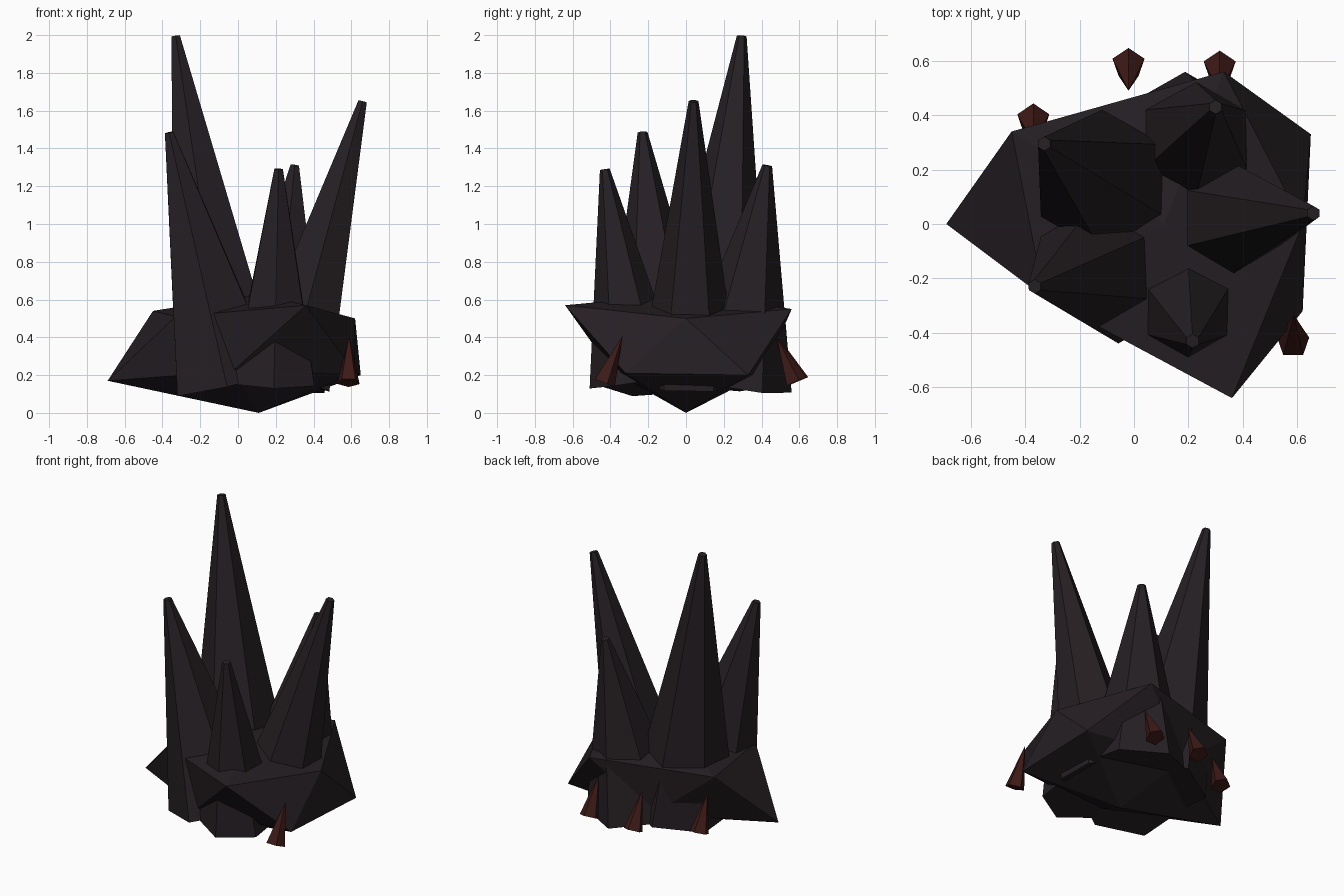
import bpy, bmesh
from mathutils import Vector, Matrix

if "Cube" in bpy.data.objects:
    bpy.data.objects.remove(bpy.data.objects["Cube"])


def material(name, rgb):
    m = bpy.data.materials.new(name)
    m.diffuse_color = (*rgb, 1)
    m.use_nodes = True
    m.node_tree.nodes["Principled BSDF"].inputs["Base Color"].default_value = m.diffuse_color
    return m


STONE = material("dark_stone", (0.019, 0.014, 0.017))
RUST = material("dark_rust", (0.045, 0.010, 0.008))


def finish(name, bm, mat):
    bmesh.ops.recalc_face_normals(bm, faces=bm.faces)
    mesh = bpy.data.meshes.new(name)
    bm.to_mesh(mesh)
    bm.free()
    mesh.materials.append(mat)
    ob = bpy.data.objects.new(name, mesh)
    bpy.context.collection.objects.link(ob)
    return ob


def cone(name, base, tip, r1, r2, sides, mat):
    """Tapered prism running from base to tip."""
    base, tip = Vector(base), Vector(tip)
    axis = tip - base
    rot = Vector((0, 0, 1)).rotation_difference(axis).to_matrix().to_4x4()
    bm = bmesh.new()
    bmesh.ops.create_cone(bm, cap_ends=True, segments=sides, radius1=r1, radius2=r2,
                          depth=axis.length,
                          matrix=Matrix.Translation((base + tip) / 2) @ rot)
    if r2 == 0:
        bmesh.ops.remove_doubles(bm, verts=bm.verts, dist=1e-4)
    return finish(name, bm, mat)


# Main rock: uneven icosahedron, lower and upper rings of five corners
lower = [(0.62, -0.32, 0.21), (-0.03, -0.39, 0.22), (-0.69, 0, 0.17),
         (-0.04, 0.41, 0.21), (0.65, 0.33, 0.20)]
upper = [(0.36, -0.64, 0.57), (-0.33, -0.27, 0.51), (-0.45, 0.34, 0.54),
         (0.33, 0.56, 0.55), (0.62, 0, 0.50)]
bm = bmesh.new()
lo = [bm.verts.new(p) for p in lower]
up = [bm.verts.new(p) for p in upper]
bottom, top = bm.verts.new((0.11, 0, 0)), bm.verts.new((0.11, 0, 0.63))
for i in range(5):
    j = (i + 1) % 5
    bm.faces.new((bottom, lo[j], lo[i]))
    bm.faces.new((lo[i], lo[j], up[i]))
    bm.faces.new((up[i], lo[j], up[j]))
    bm.faces.new((top, up[i], up[j]))
finish("main_rock", bm, STONE)

# Tall six-sided spikes leaning outwards, their wide feet bulging out under the rock
spikes = [((-0.06, 0.124, 0.17), (-0.33, 0.295, 1.995), 0.325),
          ((0.262, 0.015, 0.175), (0.66, 0.04, 1.65), 0.265),
          ((-0.06, -0.13, 0.16), (-0.365, -0.23, 1.485), 0.31),
          ((0.19, -0.265, 0.165), (0.215, -0.43, 1.29), 0.248),
          ((0.19, 0.25, 0.155), (0.30, 0.43, 1.31), 0.313)]
for n, (base, tip, r) in enumerate(spikes):
    cone(f"spike_{n + 1}", base, tip, r, 0.026, 6, STONE)

# Small five-sided rusty thorns around the rim
thorns = [((0.585, -0.435, 0.16), (0.588, -0.335, 0.41)),
          ((-0.02, 0.59, 0.165), (-0.02, 0.49, 0.40)),
          ((0.315, 0.58, 0.165), (0.315, 0.48, 0.40)),
          ((-0.37, 0.385, 0.165), (-0.37, 0.30, 0.40))]
for n, (base, tip) in enumerate(thorns):
    cone(f"thorn_{n + 1}", base, tip, 0.062, 0, 5, RUST)
